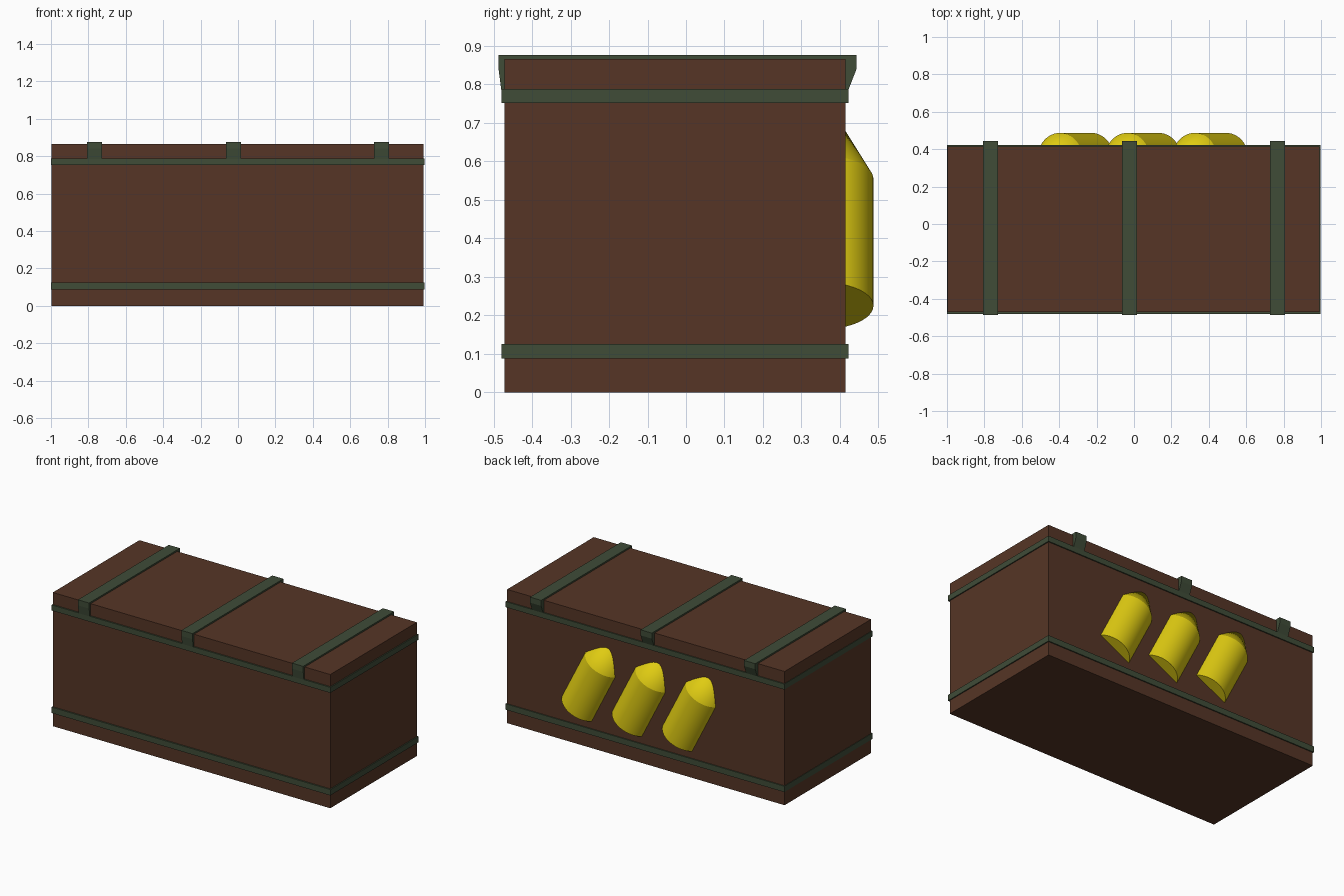
import bpy, bmesh, math
from mathutils import Matrix, Vector

if "Cube" in bpy.data.objects:
    bpy.data.objects.remove(bpy.data.objects["Cube"])


def material(name, rgb):
    m = bpy.data.materials.new(name)
    m.diffuse_color = (*rgb, 1)
    m.use_nodes = True
    m.node_tree.nodes["Principled BSDF"].inputs["Base Color"].default_value = m.diffuse_color
    return m


wood = material("brown wood", (0.092, 0.036, 0.019))
green = material("dark green", (0.050, 0.072, 0.039))
yellow = material("yellow", (0.74, 0.60, 0.006))


def finish(name, bm, mat):
    bmesh.ops.recalc_face_normals(bm, faces=bm.faces)
    me = bpy.data.meshes.new(name)
    bm.to_mesh(me)
    bm.free()
    me.materials.append(mat)
    ob = bpy.data.objects.new(name, me)
    bpy.context.collection.objects.link(ob)
    return ob


def box(name, lo, hi, mat):
    lo, hi = Vector(lo), Vector(hi)
    bm = bmesh.new()
    bmesh.ops.create_cube(bm, size=1, matrix=Matrix.Translation((lo + hi) / 2)
                          @ Matrix.Diagonal((*(hi - lo), 1)))
    return finish(name, bm, mat)


# Crate body
box("crate_body", (-0.997, -0.471, 0), (0.991, 0.415, 0.866), wood)

# Bands running round the crate
for name, z0, z1 in (("lower_band", 0.088, 0.126), ("upper_band", 0.752, 0.788)):
    box(name, (-1.0, -0.48, z0), (0.998, 0.422, z1), green)

# Straps over the lid, with tapered ends
profile = [(-0.48, 0.786), (-0.487, 0.84), (-0.487, 0.876),
           (0.443, 0.876), (0.443, 0.84), (0.422, 0.786)]
for i, x in enumerate((-0.766, -0.025, 0.768)):
    bm = bmesh.new()
    face = bm.faces.new([bm.verts.new((x - 0.04, y, z)) for y, z in profile])
    ext = bmesh.ops.extrude_face_region(bm, geom=[face])
    bmesh.ops.translate(bm, vec=(0.08, 0, 0),
                        verts=[v for v in ext["geom"] if isinstance(v, bmesh.types.BMVert)])
    finish(f"lid_strap_{i + 1}", bm, green)

# Leaning shells half sunk into the back: lathed casing and cone nose
R, CASE, NOSE, SIDES = 0.134, 0.37, 0.25, 48
for i, x in enumerate((0.4925, 0.132, -0.228)):
    bm = bmesh.new()
    rings = [[bm.verts.new((R * math.cos(2 * math.pi * k / SIDES),
                            R * math.sin(2 * math.pi * k / SIDES), h))
              for k in range(SIDES)] for h in (0, CASE)]
    tip = bm.verts.new((0, 0, CASE + NOSE))
    bm.faces.new(rings[0][::-1])
    for k in range(SIDES):
        n = (k + 1) % SIDES
        bm.faces.new((rings[0][k], rings[0][n], rings[1][n], rings[1][k]))
        bm.faces.new((rings[1][k], rings[1][n], tip))
    ob = finish(f"shell_{i + 1}", bm, yellow)
    ob.data.transform(Matrix.Translation((x, 0.353, 0.225))
                      @ Matrix.Rotation(math.radians(-27), 4, 'Y'))
    bpy.ops.object.select_all(action='DESELECT')
    ob.select_set(True)
    bpy.context.view_layer.objects.active = ob
    bpy.ops.object.shade_smooth_by_angle(angle=math.radians(20))
